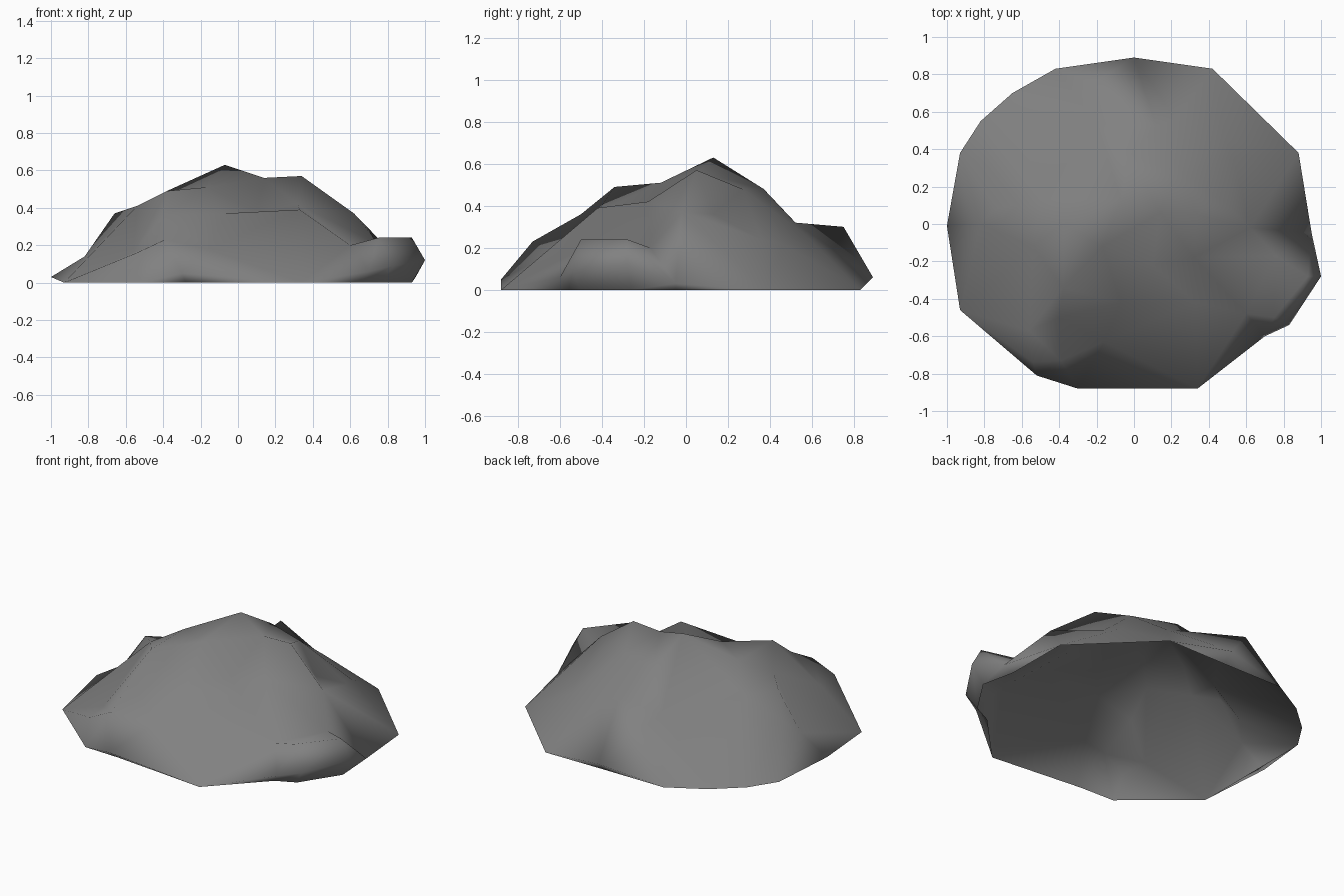
import bpy
import bmesh
from mathutils import Vector
from mathutils.geometry import delaunay_2d_cdt

default_cube = bpy.data.objects.get("Cube")
if default_cube:
    bpy.data.objects.remove(default_cube, do_unlink=True)


def make_material(name, colour):
    material = bpy.data.materials.new(name)
    material.use_nodes = True
    rgba = (*colour, 1)
    material.diffuse_color = rgba
    shader = material.node_tree.nodes["Principled BSDF"]
    shader.inputs["Base Color"].default_value = rgba
    shader.inputs["Roughness"].default_value = 0.9
    return material


def terrain_mesh(outline, landmarks):
    """Triangulate the outline and the landmarks inside it into a shell."""
    points = outline + landmarks
    count = len(outline)
    rim_edges = [(i, (i + 1) % count) for i in range(count)]
    flat = [Vector(p[:2]) for p in points]
    coords, _, faces, sources, _, _ = delaunay_2d_cdt(
        flat, rim_edges, [], 1, 0.0001)

    bm = bmesh.new()
    verts = []
    for coord, source in zip(coords, sources):
        height = points[source[0]][2]
        verts.append(bm.verts.new((coord.x, coord.y, height)))
    for face in faces:
        bm.faces.new([verts[i] for i in face])
    bm.normal_update()
    for face in bm.faces:
        if face.normal.z < 0:
            face.normal_flip()
    return bm


def add_undercuts(bm, inset):
    """Drop the raised parts of the border to the ground, tucked inward."""
    raised = [edge for edge in bm.edges if edge.is_boundary
              and max(v.co.z for v in edge.verts) > 0]
    result = bmesh.ops.extrude_edge_only(bm, edges=raised)
    for item in result["geom"]:
        if isinstance(item, bmesh.types.BMVert) and item.co.z > 0:
            item.co.x *= inset
            item.co.y *= inset
            item.co.z = 0
    bmesh.ops.remove_doubles(bm, verts=bm.verts[:], dist=0.0001)
    bmesh.ops.recalc_face_normals(bm, faces=bm.faces[:])
    # Keep the shell facing outward
    if sum(face.normal.z * face.calc_area() for face in bm.faces) < 0:
        bmesh.ops.reverse_faces(bm, faces=bm.faces[:])


# Border of the mound, anticlockwise from the back
outline = [
    (0, .89, .06), (-.42, .83, 0), (-.65, .7, 0), (-.82, .55, 0),
    (-.93, .38, 0), (-1, -.01, .03), (-.93, -.46, 0),
    (-.52, -.81, 0), (-.3, -.88, .05), (.34, -.88, 0),
    (.7, -.6, .06), (.83, -.54, .09), (1, -.28, .12),
    (.95, -.05, .03), (.88, .38, 0), (.42, .83, 0),
]

# Points that shape the surface, grouped by feature
summit = [(-.07, .13, .63), (.34, .05, .57), (.14, .06, .56)]
front_shoulder = [(-.38, -.34, .49), (-.17, -.12, .51), (-.4, -.5, .36)]
front_terrace = [(.33, -.42, .39), (-.07, -.42, .37), (.1, -.22, .38),
                 (.32, -.18, .42)]
front_gully = [(-.16, -.63, .18), (-.39, -.73, .23), (-.54, -.74, .16),
               (-.56, -.57, .16)]
left_boulder = [(.75, -.5, .24), (.93, -.28, .24), (.6, -.48, .2),
                (.76, -.17, .2)]
left_slope = [(.62, -.02, .37), (.46, .13, .36), (.53, .36, .24),
              (.49, .46, .22)]
back_slope = [(-.02, .37, .48), (.25, .27, .48), (.12, .52, .32),
              (-.2, .54, .3), (.22, .56, .27)]
back_knob = [(-.22, .75, .3)]
right_ridge = [(-.66, 0, .37), (-.54, -.12, .41), (-.38, 0, .49),
               (-.5, .13, .35), (-.74, .08, .23), (-.82, 0, .14)]

features = (summit + front_shoulder + front_terrace + front_gully
            + left_boulder + left_slope + back_slope + back_knob
            + right_ridge)

mound_bm = terrain_mesh(outline, features)
add_undercuts(mound_bm, 0.93)

# Smooth shaded stone shell, open underneath
mesh = bpy.data.meshes.new("rock_mound")
mound_bm.to_mesh(mesh)
mound_bm.free()
for polygon in mesh.polygons:
    polygon.use_smooth = True
mesh.materials.append(make_material("stone grey", (0.22, 0.22, 0.22)))

rock_mound = bpy.data.objects.new("rock_mound", mesh)
bpy.context.collection.objects.link(rock_mound)
